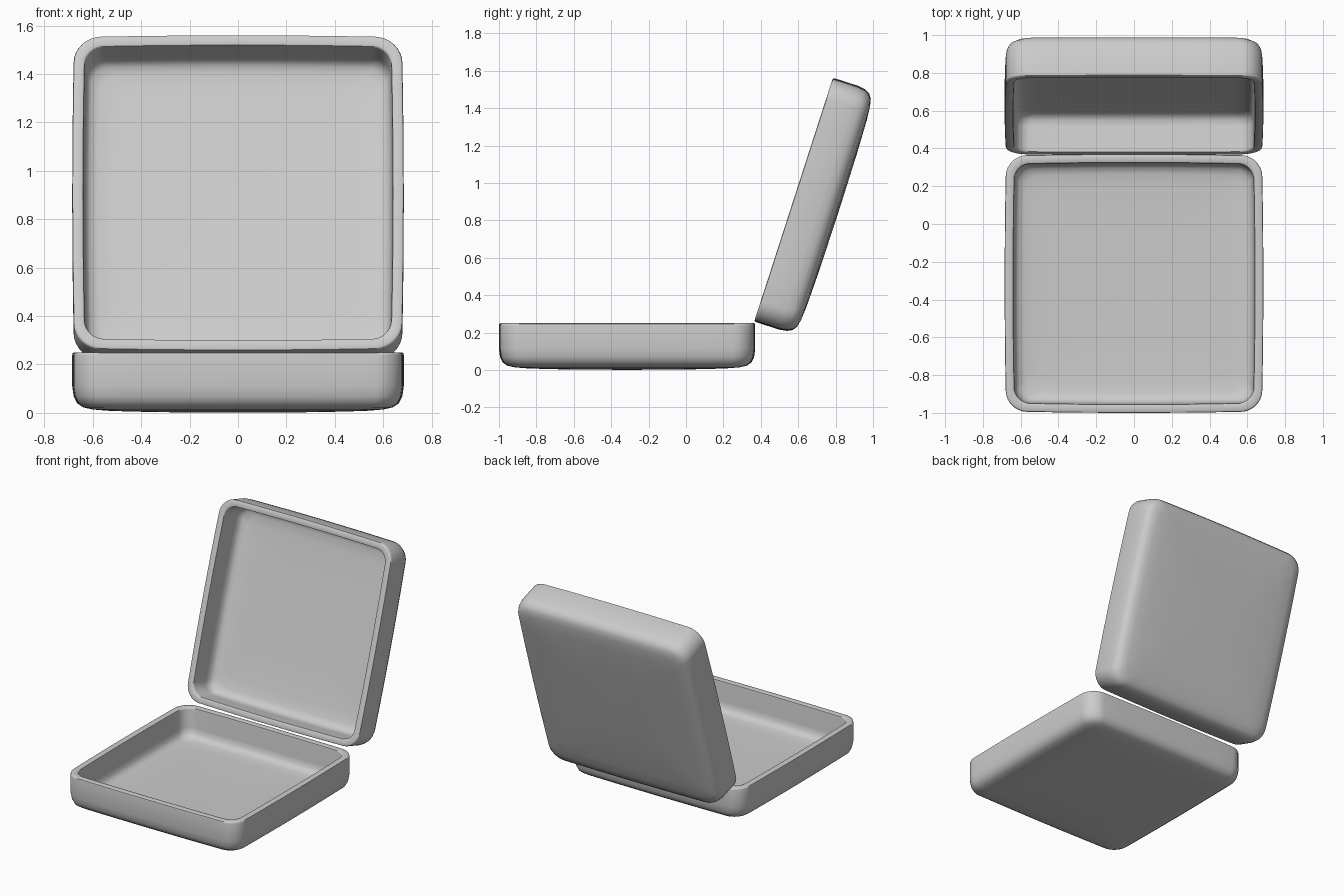
import bpy, bmesh, math

if "Cube" in bpy.data.objects:
    bpy.data.objects.remove(bpy.data.objects["Cube"])

HALF = 0.685
HINGE_TILT = math.radians(72.1)


def outline(inset, radius):
    """Rounded square with very slightly bowed sides."""
    w = HALF - inset
    r = min(radius, w * 0.9)
    quarter = []
    for i in range(9):                      # corner arc
        a = math.pi / 2 * i / 8
        quarter.append((w - r + r * math.cos(a), w - r + r * math.sin(a)))
    for i in range(1, 8):                   # straight side to the next corner
        quarter.append(((w - r) * (1 - i / 4), w))
    pts = []
    for q in range(4):
        for x, y in quarter:
            for _ in range(q):
                x, y = -y, x
            bow_x = 1 - 0.012 * (y / w) ** 2
            bow_y = 1 - 0.012 * (x / w) ** 2
            pts.append((x * bow_x, y * bow_y))
    return pts


# Section from the underside centre, up the wall, over the rim, to the floor:
# inset from the outer wall, height, corner radius
SECTION = [
    (0.64, 0.001, 0.03), (0.35, 0.003, 0.10), (0.16, 0.008, 0.10),
    (0.085, 0.014, 0.09), (0.045, 0.023, 0.09), (0.020, 0.040, 0.10),
    (0.006, 0.068, 0.11), (0.0, 0.11, 0.11), (0.0, 0.238, 0.11),
    (0.002, 0.247, 0.11), (0.008, 0.25, 0.105), (0.038, 0.25, 0.085),
    (0.044, 0.247, 0.08), (0.046, 0.238, 0.08), (0.048, 0.11, 0.08),
    (0.055, 0.075, 0.08), (0.072, 0.053, 0.08), (0.105, 0.043, 0.08),
    (0.17, 0.039, 0.09), (0.35, 0.035, 0.10), (0.64, 0.034, 0.03),
]


def tray(name, location, tilt):
    bm = bmesh.new()
    rings = [[bm.verts.new((x, y, z)) for x, y in outline(inset, r)]
             for inset, z, r in SECTION]
    for lower, upper in zip(rings, rings[1:]):
        n = len(lower)
        for i in range(n):
            j = (i + 1) % n
            bm.faces.new((lower[i], lower[j], upper[j], upper[i]))
    bm.faces.new(rings[0][::-1])
    bm.faces.new(rings[-1])
    bmesh.ops.recalc_face_normals(bm, faces=bm.faces)
    mesh = bpy.data.meshes.new(name)
    bm.to_mesh(mesh)
    bm.free()
    obj = bpy.data.objects.new(name, mesh)
    bpy.context.collection.objects.link(obj)
    obj.location = location
    obj.rotation_euler.x = tilt
    bpy.ops.object.select_all(action='DESELECT')
    obj.select_set(True)
    bpy.context.view_layer.objects.active = obj
    bpy.ops.object.shade_smooth_by_angle(angle=math.radians(50))
    return obj


# Bottom half lies flat; the lid is the same shell swung open at the back edge
tray("case_base", (0, -0.315, 0), 0)
tray("case_lid", (0, 0.813, 0.834), HINGE_TILT)
